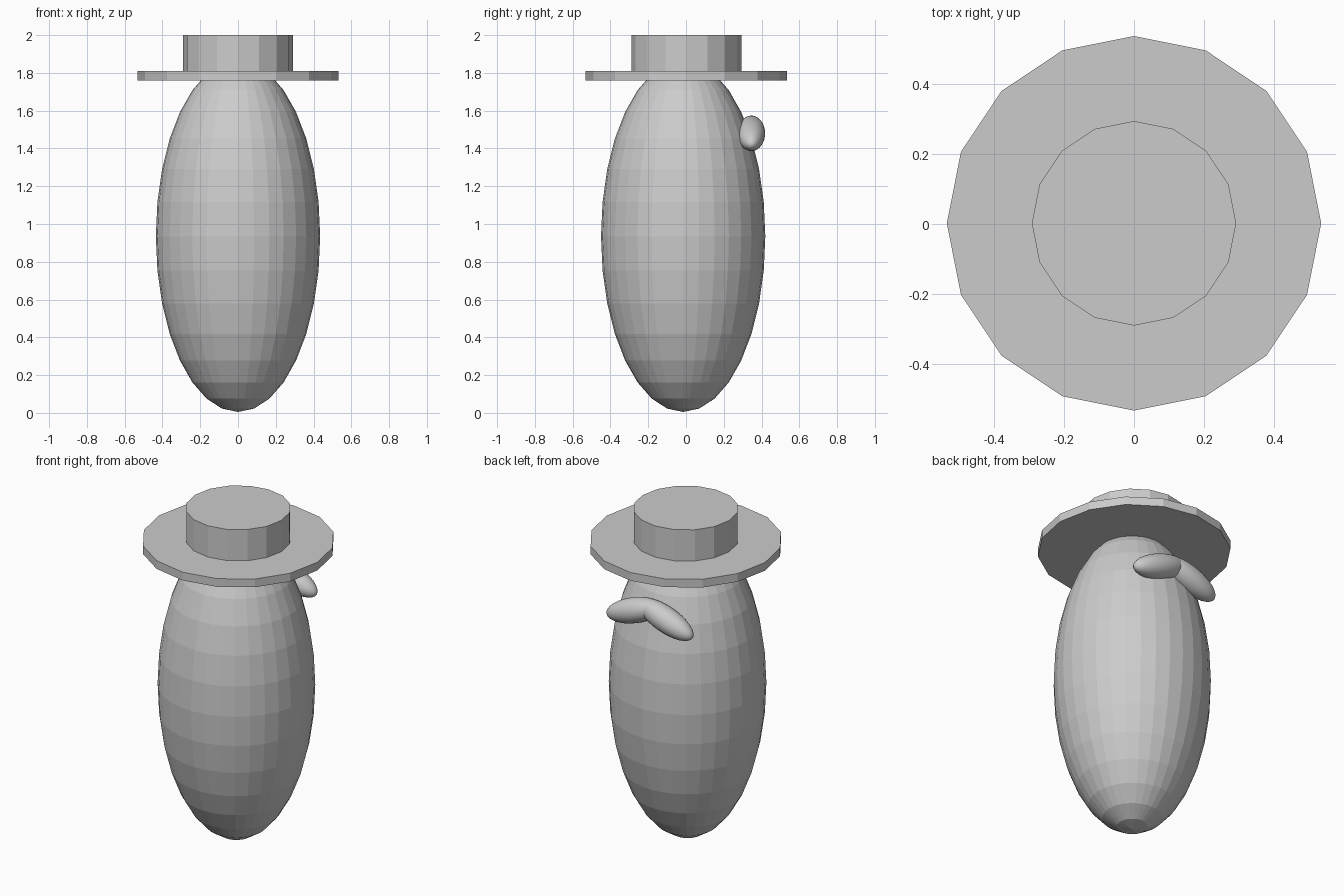
import bpy
from math import radians

if "Cube" in bpy.data.objects:
    bpy.data.objects.remove(bpy.data.objects["Cube"])


def cylinder(name, radius, z0, z1):
    bpy.ops.mesh.primitive_cylinder_add(vertices=16, radius=radius, depth=z1 - z0,
                                        location=(0, 0.002, (z0 + z1) / 2))
    bpy.context.object.name = name


def ellipsoid(name, centre, radii, tilt=0.0, pole_sideways=False):
    # Poles lie on the long axis: turned sideways for the moustache halves
    bpy.ops.mesh.primitive_uv_sphere_add(segments=32, ring_count=16, radius=1,
                                         location=centre)
    ob = bpy.context.object
    ob.name = name
    ob.scale = radii
    ob.rotation_euler = (0, radians(90 + tilt) if pole_sideways else 0, 0)
    return ob


# Egg-shaped body, faceted
ellipsoid("body", (0, -0.015, 0.935), (0.435, 0.435, 0.93))

# Hat
cylinder("hat_brim", 0.533, 1.76, 1.81)
cylinder("hat_crown", 0.291, 1.81, 2.0)

# Two drooping moustache halves on the +y side
for side, name in ((1, "moustache_right"), (-1, "moustache_left")):
    ellipsoid(name, (side * 0.106, 0.346, 1.48), (0.072, 0.073, 0.19),
              tilt=20 if side > 0 else -20, pole_sideways=True)
    bpy.ops.object.shade_smooth()
